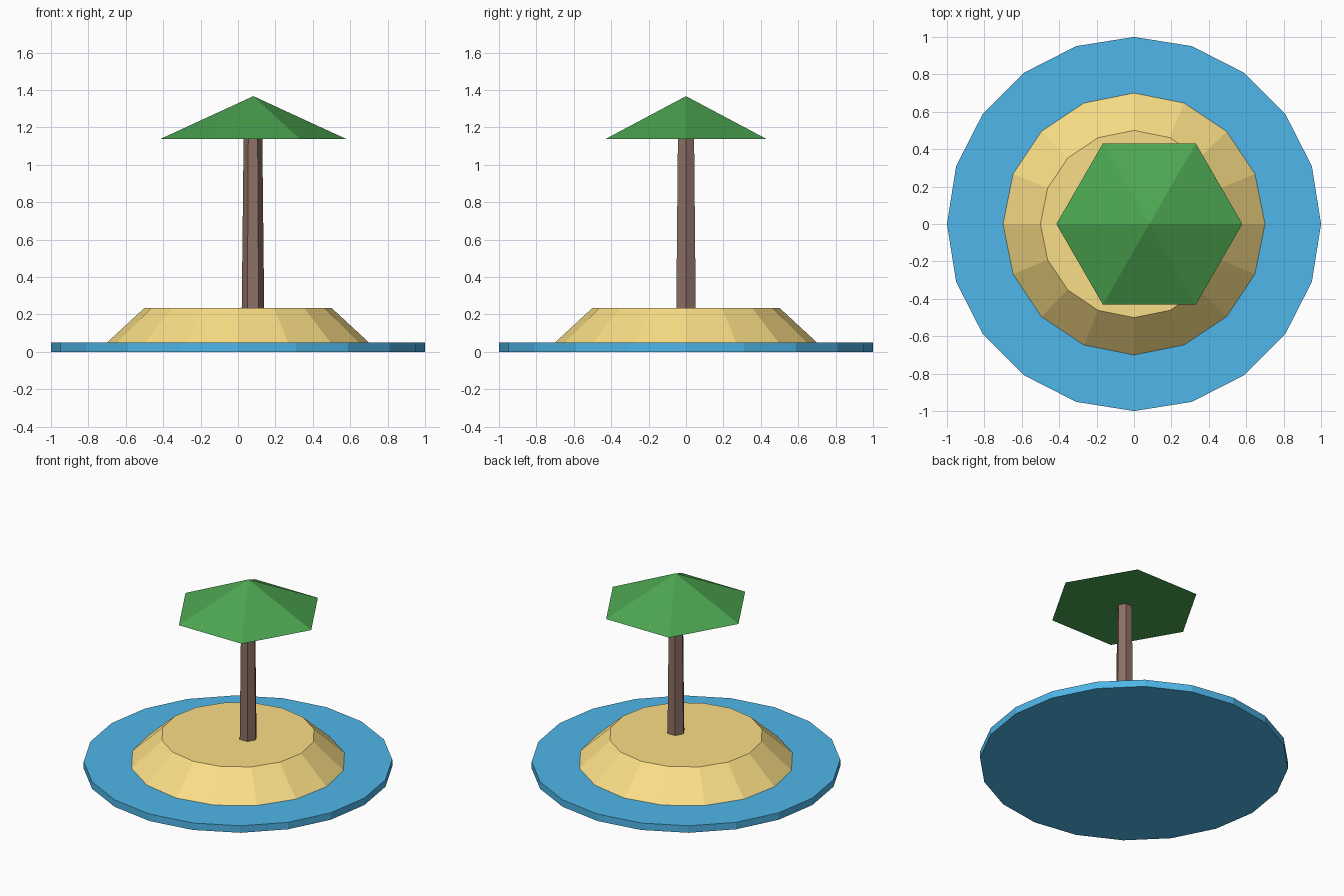
import bpy

if "Cube" in bpy.data.objects:
    bpy.data.objects.remove(bpy.data.objects["Cube"])


def material(name, rgb):
    # Convert 0-255 display colour to linear
    mat = bpy.data.materials.new(name)
    mat.diffuse_color = [(((c / 255) + 0.055) / 1.055) ** 2.4 for c in rgb] + [1.0]
    mat.use_nodes = True
    mat.node_tree.nodes["Principled BSDF"].inputs["Base Color"].default_value = mat.diffuse_color
    return mat


def tapered(name, sides, r_bottom, r_top, z0, z1, rgb, x=0.0):
    # Flat-shaded tapered prism whose first corner points along +x
    bpy.ops.mesh.primitive_cone_add(vertices=sides, radius1=r_bottom, radius2=r_top,
                                    depth=z1 - z0, location=(x, 0, (z0 + z1) / 2))
    obj = bpy.context.object
    obj.name = name
    if sides % 4:
        obj.rotation_euler.z = 1.5707963
    obj.data.materials.append(material(name + "_colour", rgb))
    return obj


TREE_X = 0.08

# Sea disc and sand mound
tapered("water", 20, 1.0, 1.0, 0.0, 0.05, (79, 182, 232))
tapered("sand_mound", 16, 0.70, 0.50, 0.05, 0.235, (250, 222, 134))

# Palm tree, offset from the island centre
tapered("trunk", 6, 0.06, 0.05, 0.235, 1.145, (141, 112, 101), TREE_X)
tapered("leaf_canopy", 6, 0.497, 0.0, 1.138, 1.367, (76, 165, 80), TREE_X + 0.002)
